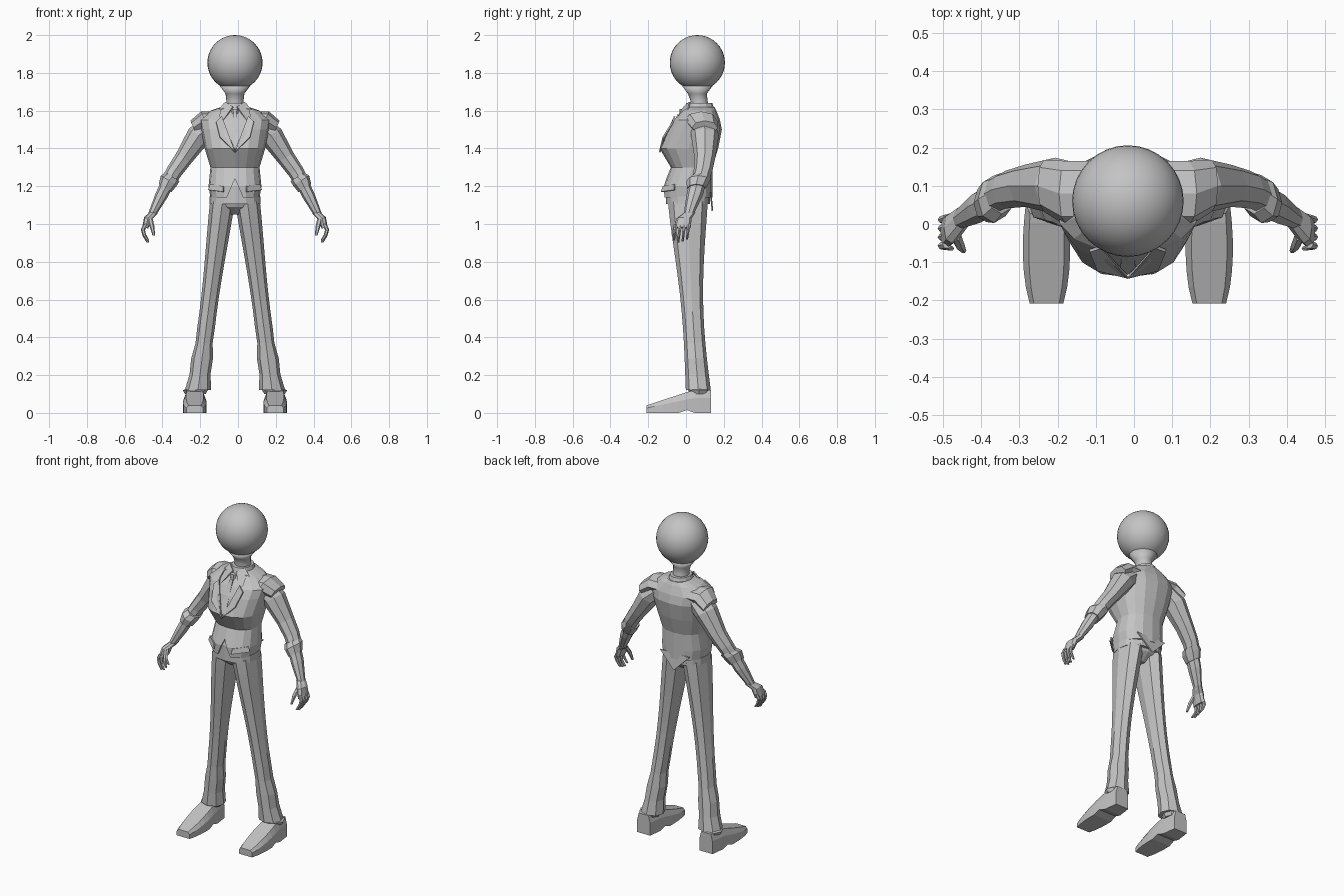
import bpy, bmesh, math
from mathutils import Vector

if "Cube" in bpy.data.objects:
    bpy.data.objects.remove(bpy.data.objects["Cube"])

shade = 0.55
colour = (shade, shade, shade, 1)
grey = bpy.data.materials.new("plain_grey")
grey.use_nodes = True
grey.diffuse_color = colour
grey.node_tree.nodes["Principled BSDF"].inputs["Base Color"].default_value = colour

body_centre = -0.016


def finish(name, bm, smooth=False):
    """Turn a bmesh into a named grey object on the body's centre line."""
    bmesh.ops.recalc_face_normals(bm, faces=bm.faces)
    mesh = bpy.data.meshes.new(name)
    bm.to_mesh(mesh)
    bm.free()
    mesh.materials.append(grey)
    for polygon in mesh.polygons:
        polygon.use_smooth = smooth
    ob = bpy.data.objects.new(name, mesh)
    ob.location.x = body_centre
    bpy.context.collection.objects.link(ob)
    return ob


def skin(name, loops, smooth=False):
    """Join closed point loops of equal length and cap both ends."""
    bm = bmesh.new()
    rows = [[bm.verts.new(point) for point in loop] for loop in loops]
    count = len(rows[0])
    for lower, upper in zip(rows, rows[1:]):
        for i in range(count):
            j = (i + 1) % count
            bm.faces.new((lower[i], lower[j], upper[j], upper[i]))
    bm.faces.new(rows[0])
    bm.faces.new(rows[-1])
    return finish(name, bm, smooth)


def loft(name, rings, sides=8, ratio=1.0, tilt=0, power=1.0, mirror=1, smooth=False):
    """Rings are (x, y, z, half width); half depth is the width times ratio,
    or a fifth ring value. Tilt leans every ring sideways, in degrees."""
    def bend(value):
        return math.copysign(abs(round(value, 6)) ** power, value)
    lean = math.radians(tilt)
    loops = []
    for x, y, z, width, *rest in rings:
        depth = rest[0] if rest else width * ratio
        loop = []
        for i in range(sides):
            angle = math.tau * i / sides
            across = width * bend(math.cos(angle))
            along = depth * bend(math.sin(angle))
            loop.append((mirror * (x + across * math.cos(lean)), y + along, z + across * math.sin(lean)))
        loops.append(loop)
    return skin(name, loops, smooth)


def torso_shell(name, rows, inset=0.0):
    """Rows are (z, half width, front y, back y)."""
    rings = [(0, (front + back) / 2, z, width - inset, (back - front) / 2 - inset)
             for z, width, front, back in rows]
    return loft(name, rings, sides=16, power=0.85)


def panel(name, points, mirror=1):
    """Thin cloth plate through the given points."""
    bm = bmesh.new()
    bm.faces.new([bm.verts.new((mirror * x, y, z)) for x, y, z in points])
    thickness = finish(name, bm).modifiers.new("thickness", "SOLIDIFY")
    thickness.thickness = 0.008
    thickness.offset = 0


def front_opening(garment, name, half_outline):
    """Cut a mirrored opening through the front of a garment; the first point is the tip."""
    outline = half_outline + [(-x, z) for x, z in reversed(half_outline[1:])]
    cutter = skin(name, [[(x, y, z) for x, z in outline] for y in (-0.3, 0)])
    cutter.hide_render = True
    cutter.display_type = "WIRE"
    cut = garment.modifiers.new(name, "BOOLEAN")
    cut.operation = "DIFFERENCE"
    cut.solver = "EXACT"
    cut.object = cutter


# Head and neck
bm = bmesh.new()
bmesh.ops.create_uvsphere(bm, u_segments=32, v_segments=20, radius=0.146)
bmesh.ops.translate(bm, verts=bm.verts, vec=Vector((0, 0.06, 1.854)))
finish("head", bm, smooth=True)
loft("neck", [(0, 0.07, 1.58, 0.06), (0, 0.07, 1.65, 0.045), (0, 0.06, 1.69, 0.05),
              (0, 0.06, 1.73, 0.08)], sides=20, smooth=True)

# Shirt underneath, open waistcoat over it
torso = [(1.14, 0.13, -0.12, 0.14), (1.2, 0.14, -0.12, 0.14), (1.3, 0.13, -0.08, 0.14),
         (1.4, 0.16, -0.14, 0.17), (1.5, 0.18, -0.1, 0.19), (1.55, 0.19, -0.07, 0.18),
         (1.6, 0.13, -0.03, 0.16), (1.62, 0.07, -0.01, 0.15)]
torso_shell("shirt", torso[:-1], inset=0.013)
waistcoat = torso_shell("waistcoat", torso)
front_opening(waistcoat, "neck_opening", [(0, 1.38), (0.08, 1.57), (0.06, 1.7)])
front_opening(waistcoat, "hem_opening", [(0, 1.24), (0.06, 1.1)])
panel("waistcoat_tail", [(-0.1, 0.13, 1.17), (0.1, 0.13, 1.17), (0, 0.14, 1.07)])

# Belt and trouser seat
loft("belt", [(0, 0.01, z, 0.134) for z in (1.105, 1.145)], sides=16, ratio=0.87, power=0.85)
loft("trouser_seat", [(0, 0.01, 1.05, 0.05), (0, 0.01, 1.09, 0.11), (0, 0.01, 1.12, 0.126)],
     sides=12, ratio=0.86, power=0.85)

# Collar stand and necktie
loft("collar_stand", [(0, 0.07, 1.59, 0.075), (0, 0.07, 1.64, 0.06)], sides=12, ratio=1.15)
loft("tie_knot", [(0, -0.03, 1.57, 0.012), (0, -0.02, 1.61, 0.022)], sides=6, ratio=0.7)
panel("tie_blade", [(-0.01, -0.04, 1.58), (0.01, -0.04, 1.58), (0.02, -0.11, 1.44),
                    (0, -0.13, 1.39), (-0.02, -0.11, 1.44)])

for side, mirror in (("left_", 1), ("right_", -1)):
    # Collar wing, lapel and pocket flap
    panel(side + "collar_wing", [(0.01, -0.01, 1.62), (0.05, 0.02, 1.645),
                                 (0.09, 0.01, 1.6), (0.06, -0.05, 1.55)], mirror)
    panel(side + "lapel", [(0, -0.14, 1.38), (0.07, -0.06, 1.57),
                           (0.1, -0.07, 1.54), (0.08, -0.12, 1.46)], mirror)
    panel(side + "pocket_flap", [(0.06, -0.12, 1.2), (0.13, -0.06, 1.21),
                                 (0.14, -0.06, 1.18), (0.06, -0.13, 1.17)], mirror)

    # Shoulder cap
    loft(side + "shoulder_cap", [(0.1, 0.08, 1.55, 0.05), (0.16, 0.08, 1.55, 0.05),
                                 (0.22, 0.1, 1.51, 0.04)], ratio=1.7, tilt=66, mirror=mirror)

    # Sleeve, rolled cuff and forearm
    loft(side + "sleeve", [(0.13, 0.09, 1.52, 0.06), (0.19, 0.1, 1.47, 0.064), (0.23, 0.1, 1.41, 0.056),
                           (0.27, 0.1, 1.35, 0.048), (0.32, 0.09, 1.28, 0.043),
                           (0.35, 0.075, 1.23, 0.04)], ratio=1.15, tilt=32, mirror=mirror)
    loft(side + "rolled_cuff", [(0.33, 0.08, 1.25, 0.043), (0.35, 0.065, 1.23, 0.05),
                                (0.37, 0.055, 1.19, 0.04)], ratio=1.25, tilt=32, mirror=mirror)
    loft(side + "forearm", [(0.36, 0.06, 1.21, 0.034), (0.39, 0.045, 1.15, 0.033), (0.43, 0.02, 1.07, 0.023),
                            (0.44, 0.015, 1.05, 0.02)], ratio=1.3, tilt=26, mirror=mirror)

    # Hand with curled fingers
    loft(side + "palm", [(0.43, 0.02, 1.06, 0.02, 0.03), (0.46, -0.01, 1.03, 0.022, 0.04),
                         (0.475, -0.02, 0.98, 0.016, 0.045)], tilt=15, power=0.8, mirror=mirror)
    for place, finger in enumerate(("index", "middle", "ring", "little")):
        y = -0.054 + place * 0.023
        drop = 0.1 - 0.01 * abs(place - 1.3)
        rings = []
        for step in range(4):
            t = step / 3
            rings.append((0.473 + 0.015 * math.sin(4 * t), y - t * 0.01, 1 - drop * t, 0.012 - t * 0.005))
        loft(side + finger + "_finger", rings, sides=6, ratio=0.9, mirror=mirror)
    loft(side + "thumb", [(0.45, -0.03, 1.03, 0.014), (0.44, -0.055, 0.99, 0.013),
                          (0.43, -0.07, 0.94, 0.007)], sides=6, mirror=mirror)

    # Trouser leg: straight from hip to ankle, narrow at the calf, flared and wrinkled at the hem
    rings = []
    steps = 12
    for step in range(steps + 1):
        t = step / steps
        width = 0.066 - 0.02 * math.sin(math.pi * t ** 1.3)
        depth = width * (1.6 - 0.6 * t)
        if t > 0.7:
            width += 0.004 * (-1) ** step
        rings.append((0.066 + 0.13 * t, 0.01 + 0.055 * t ** 1.5, 1.12 - t, width, depth))
    loft(side + "trouser_leg", rings, mirror=mirror, power=0.95)

    # Shoe, lofted from toe to heel with a raised arch
    loops = []
    steps = 8
    for step in range(steps + 1):
        t = step / steps
        width = 0.044 + 0.018 * math.sin(math.pi * t ** 0.8)
        top = 0.04 + 0.08 * min(t * 1.4, 1)
        sole = 0.015 if step == 5 else 0
        edge = top * 0.65
        outline = ((-1, sole), (1, sole), (1, edge), (0.75, top), (-0.75, top), (-1, edge))
        loops.append([(mirror * (0.213 + u * width), 0.34 * t - 0.208, z) for u, z in outline])
    skin(side + "shoe", loops)

    # Flared rim round the ankle
    loft(side + "shoe_rim", [(0.21, 0.07, 0.1, 0.055), (0.21, 0.07, 0.12, 0.066),
                             (0.2, 0.07, 0.13, 0.05)], ratio=0.9, mirror=mirror)
